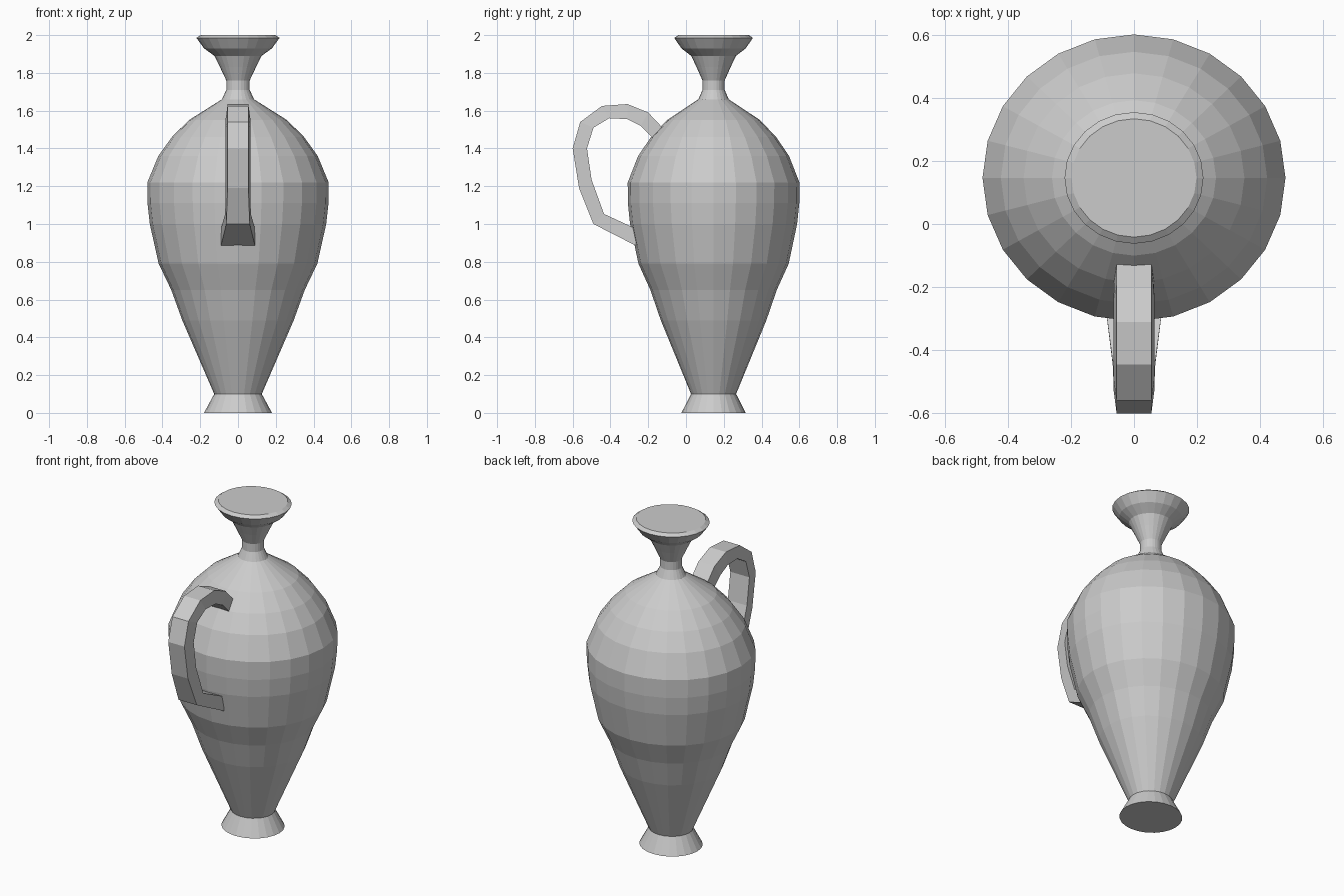
import bpy, bmesh
from math import sin, cos, tau

cube = bpy.data.objects.get("Cube")
if cube:
    bpy.data.objects.remove(cube)

clay = bpy.data.materials.new("grey_clay")
clay.use_nodes = True
colour = (0.6, 0.6, 0.6, 1)
clay.diffuse_color = colour
clay.node_tree.nodes["Principled BSDF"].inputs["Base Color"].default_value = colour


def loft(name, rings):
    """Skin matching rings of points and cap both ends."""
    bm = bmesh.new()
    loops = [[bm.verts.new(p) for p in ring] for ring in rings]
    for a, b in zip(loops, loops[1:]):
        n = len(a)
        for i in range(n):
            j = (i + 1) % n
            bm.faces.new((a[i], a[j], b[j], b[i]))
    bm.faces.new(loops[0])
    bm.faces.new(loops[-1])
    bmesh.ops.recalc_face_normals(bm, faces=bm.faces)
    mesh = bpy.data.meshes.new(name)
    bm.to_mesh(mesh)
    bm.free()
    mesh.materials.append(clay)
    obj = bpy.data.objects.new(name, mesh)
    bpy.context.collection.objects.link(obj)
    return obj


# Vase: foot, belly, shoulder, neck and closed flared mouth (radius, height)
profile = [(.18, 0), (.126, .1), (.295, .49), (.353, .65), (.42, .79),
           (.467, 1.0), (.479, 1.11), (.48, 1.22), (.422, 1.36), (.35, 1.46),
           (.26, 1.55), (.085, 1.66), (.062, 1.71), (.062, 1.76),
           (.095, 1.83), (.125, 1.89), (.18, 1.93), (.22, 1.985), (.198, 2)]
SIDES, CENTRE_Y, DEPTH = 24, .146, .947
angles = [tau * i / SIDES for i in range(SIDES)]
loft("vase_body", [[(r * cos(a), CENTRE_Y + DEPTH * r * sin(a), z) for a in angles]
                   for r, z in profile])

# Handle: outer (y, z), inner (y, z), outer and inner half widths
stations = [((-.115, 1.50), (-.165, 1.445), .055, .062),
            ((-.20, 1.59), (-.24, 1.52), .055, .065),
            ((-.31, 1.635), (-.31, 1.555), .055, .065),
            ((-.445, 1.625), (-.407, 1.56), .055, .065),
            ((-.56, 1.54), (-.49, 1.51), .055, .065),
            ((-.60, 1.40), (-.524, 1.40), .055, .065),
            ((-.566, 1.19), (-.50, 1.235), .055, .065),
            ((-.49, 1.0), (-.434, 1.053), .062, .068),
            ((-.265, .885), (-.265, .975), .09, .09)]
loft("handle", [[(-w, *o), (w, *o), (v, *i), (-v, *i)] for o, i, w, v in stations])
